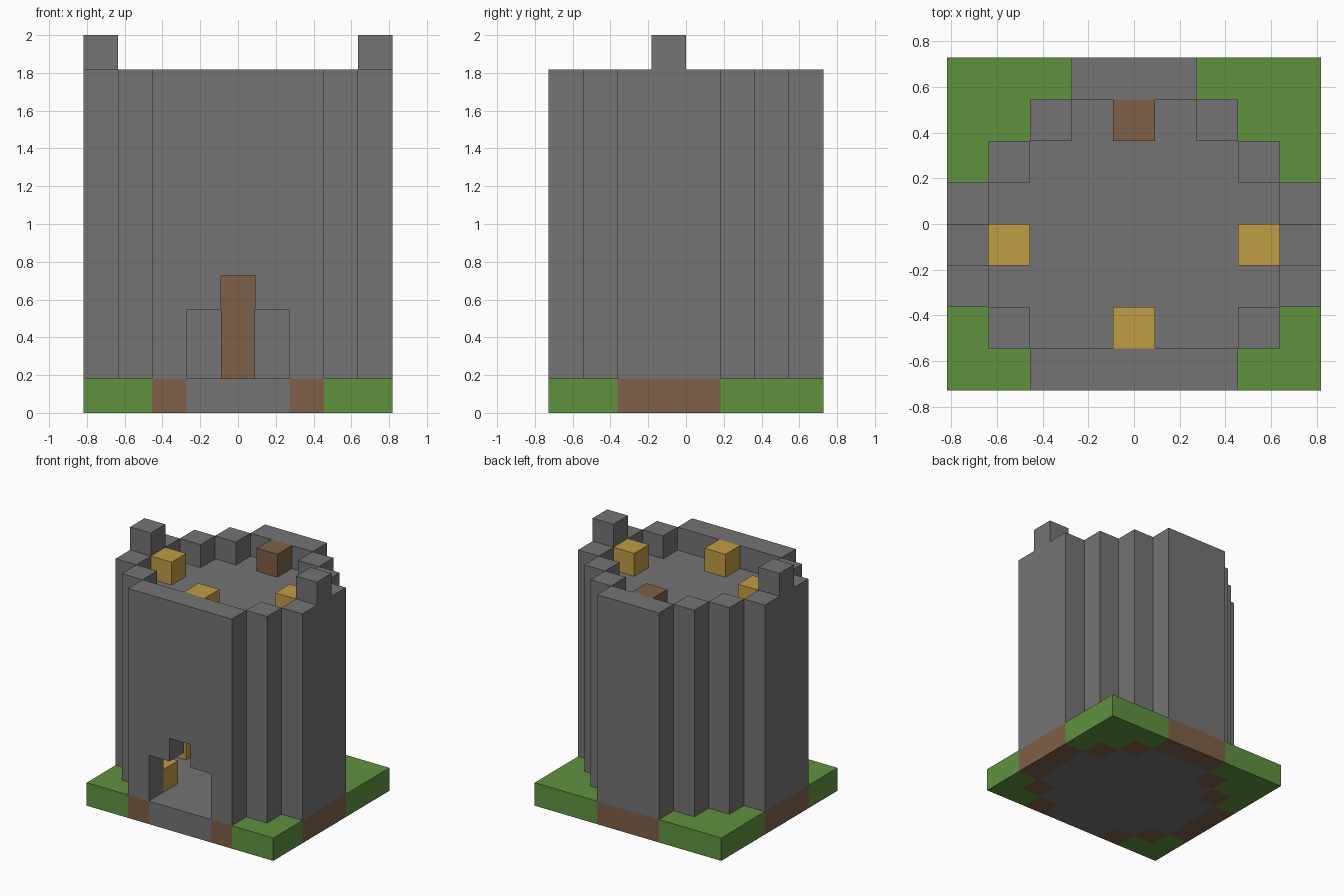
import bpy, bmesh
from mathutils import Vector

if "Cube" in bpy.data.objects:
    bpy.data.objects.remove(bpy.data.objects["Cube"], do_unlink=True)

# Ground plan, front row first: g = grass, w = wall, . = inside
PLAN = ["ggwwwwwgg",
        "gw.....wg",
        "w.......w",
        "w.......w",
        "w.......w",
        "gw.....wg",
        "ggw...wgg",
        "gggwwwggg"]
WIDTH, DEPTH = len(PLAN[0]), len(PLAN)
ROOF, TOP = 8, 10
UNIT = 2 / (TOP + 1)


def material(name, colour):
    mat = bpy.data.materials.new(name)
    mat.use_nodes = True
    rgba = (*colour, 1)
    mat.diffuse_color = rgba
    mat.node_tree.nodes["Principled BSDF"].inputs["Base Color"].default_value = rgba
    return mat


stone = material("stone_grey", (0.174, 0.174, 0.174))
grass = material("grass_green", (0.117, 0.287, 0.051))
wood = material("wood_brown", (0.21, 0.117, 0.063))
gold = material("lamp_yellow", (0.53, 0.34, 0.06))


def cells(kind, layers):
    return {(i, j, k) for j, row in enumerate(PLAN) for i, c in enumerate(row)
            if c == kind for k in layers}


# Doorway: three wide, with one taller cell in the middle
doorway = {(i, 0, k) for i in (3, 4, 5) for k in (1, 2)} | {(4, 0, 3)}
threshold = {(i, 0, 0) for i in (3, 4, 5)}
ladder = {(4, 6, k) for k in range(1, TOP)}
posts = {(i, 3, TOP) for i in (0, WIDTH - 1)}
roof_lamps = {(1, 3, TOP - 1), (7, 3, TOP - 1), (4, 1, TOP - 1)}
room_lamps = {(2, 1, 1), (6, 1, 1), (1, 4, 1), (7, 4, 1)}

PARTS = [
    ("grass_base", cells("g", [0]), grass),
    ("foundation", cells("w", [0]) - threshold, wood),
    ("ground_floor", cells(".", [0]) | threshold, stone),
    ("tower_wall", cells("w", range(1, TOP)) - doorway, stone),
    ("roof_floor", cells(".", [ROOF]) - ladder, stone),
    ("roof_posts", posts, stone),
    ("ladder_column", ladder, wood),
    ("roof_lamps", roof_lamps, gold),
    ("room_lamps", room_lamps, gold),
]
SOLID = set().union(*(part[1] for part in PARTS))


def build(name, blocks, mat):
    """Make one mesh from the exposed sides of its blocks."""
    bm = bmesh.new()
    for block in sorted(blocks):
        centre = Vector(block) + Vector((0.5, 0.5, 0.5))
        for axis in range(3):
            for sign in (-1, 1):
                n = Vector((0, 0, 0))
                n[axis] = sign
                if tuple(int(a + b) for a, b in zip(block, n)) in SOLID:
                    continue
                u = Vector((0, 0, 0))
                u[(axis + 1) % 3] = 0.5
                v = n.cross(u)
                mid = centre + n / 2
                corners = (mid - u - v, mid + u - v, mid + u + v, mid - u + v)
                bm.faces.new([bm.verts.new(
                    (c - Vector((WIDTH / 2, DEPTH / 2, 0))) * UNIT) for c in corners])
    bmesh.ops.remove_doubles(bm, verts=bm.verts, dist=UNIT / 100)
    mesh = bpy.data.meshes.new(name)
    bm.to_mesh(mesh)
    bm.free()
    mesh.materials.append(mat)
    bpy.context.scene.collection.objects.link(bpy.data.objects.new(name, mesh))


for part in PARTS:
    build(*part)
